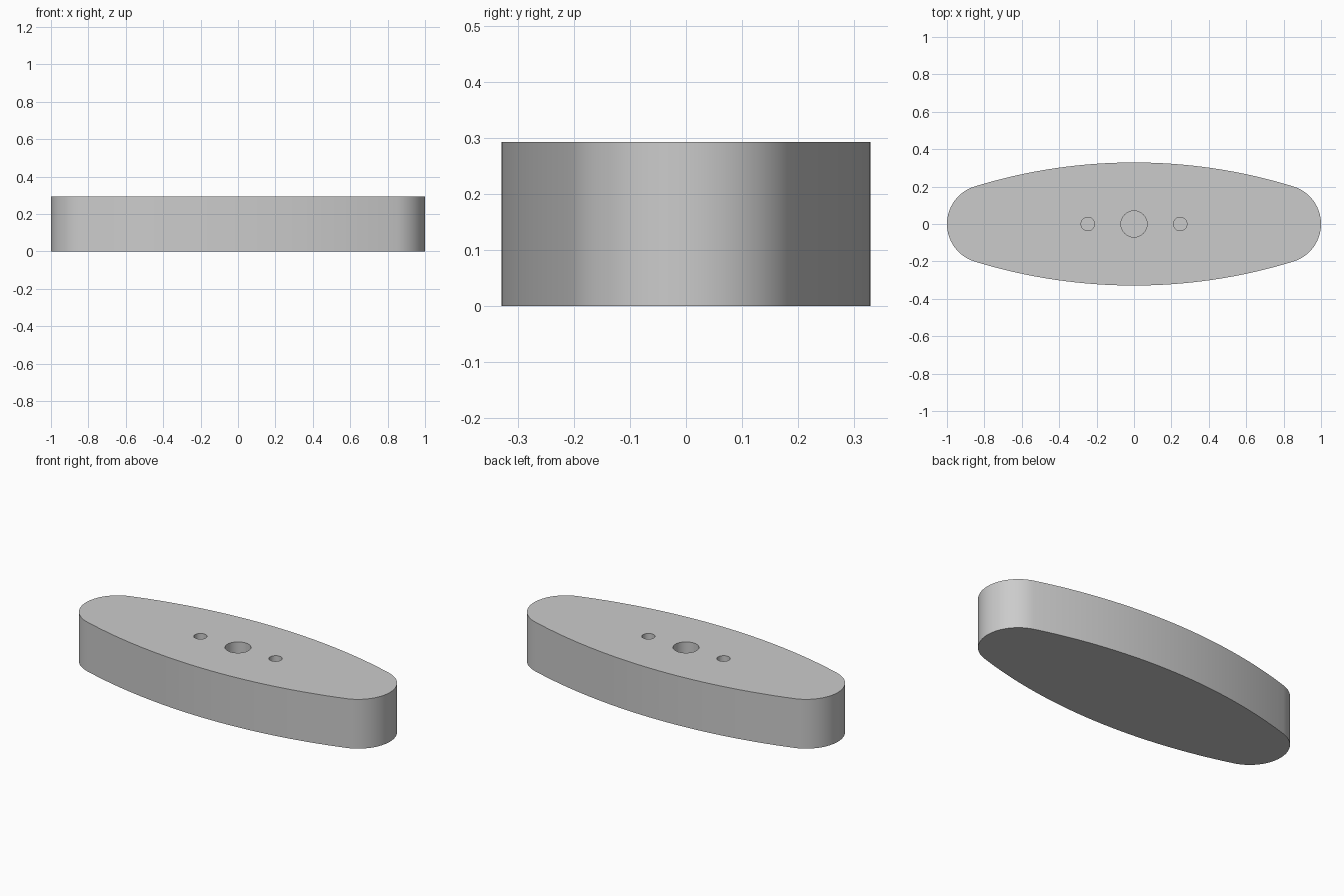
import bpy
import bmesh
from math import asin, cos, pi, sin

if "Cube" in bpy.data.objects:
    bpy.data.objects.remove(bpy.data.objects["Cube"])

HEIGHT = 0.293
HALF_WIDTH = 0.329
END_R = 0.21                     # radius of the rounded ends
END_X = 1 - END_R                # centre of the rounded ends
# Radius of the long side arcs, tangent to the rounded ends
SIDE_R = (END_X**2 + HALF_WIDTH**2 - END_R**2) / (2 * (HALF_WIDTH - END_R))
TILT = asin(END_X / (SIDE_R - END_R))

grey = bpy.data.materials.new("plain grey")
grey.use_nodes = True
colour = (0.6, 0.6, 0.6, 1)
grey.diffuse_color = colour
grey.node_tree.nodes["Principled BSDF"].inputs["Base Color"].default_value = colour


def arc(cx, cy, r, start, end, n):
    """Points on an arc, leaving out the last one."""
    angles = [start + (end - start) * i / n for i in range(n)]
    return [(cx + r * cos(a), cy + r * sin(a)) for a in angles]


def prism(name, outline, z0, z1):
    """Closed solid from an outline extruded upwards."""
    bm = bmesh.new()
    base = bm.faces.new([bm.verts.new((x, y, z0)) for x, y in outline])
    top = bmesh.ops.extrude_face_region(bm, geom=[base])["geom"]
    verts = [v for v in top if isinstance(v, bmesh.types.BMVert)]
    bmesh.ops.translate(bm, verts=verts, vec=(0, 0, z1 - z0))
    bmesh.ops.recalc_face_normals(bm, faces=bm.faces)
    mesh = bpy.data.meshes.new(name)
    bm.to_mesh(mesh)
    bm.free()
    mesh.materials.append(grey)
    obj = bpy.data.objects.new(name, mesh)
    bpy.context.collection.objects.link(obj)
    return obj


# Body: right end and back arc, then the same turned half way round
half = arc(END_X, 0, END_R, TILT - pi / 2, pi / 2 - TILT, 32)
half += arc(0, HALF_WIDTH - SIDE_R, SIDE_R, pi / 2 - TILT, pi / 2 + TILT, 32)
body = prism("body", half + [(-x, -y) for x, y in half], 0, HEIGHT)

# Blind holes in the top: one large centre hole and two small ones
holes = [("centre", 0, 0.07), ("left", 0.247, 0.036), ("right", -0.247, 0.036)]
for side, x, r in holes:
    cutter = prism(side + "_hole_cutter", arc(x, 0, r, 0, 2 * pi, 48), HEIGHT - 0.2, HEIGHT + 0.1)
    cutter.hide_render = True
    cutter.hide_viewport = True
    cut = body.modifiers.new(side + "_hole", "BOOLEAN")
    cut.operation = "DIFFERENCE"
    cut.solver = "EXACT"
    cut.object = cutter

# Apply the cuts, then smooth the curved walls
bpy.context.view_layer.objects.active = body
body.select_set(True)
for name in [m.name for m in body.modifiers]:
    bpy.ops.object.modifier_apply(modifier=name)
bpy.ops.object.shade_smooth_by_angle()
